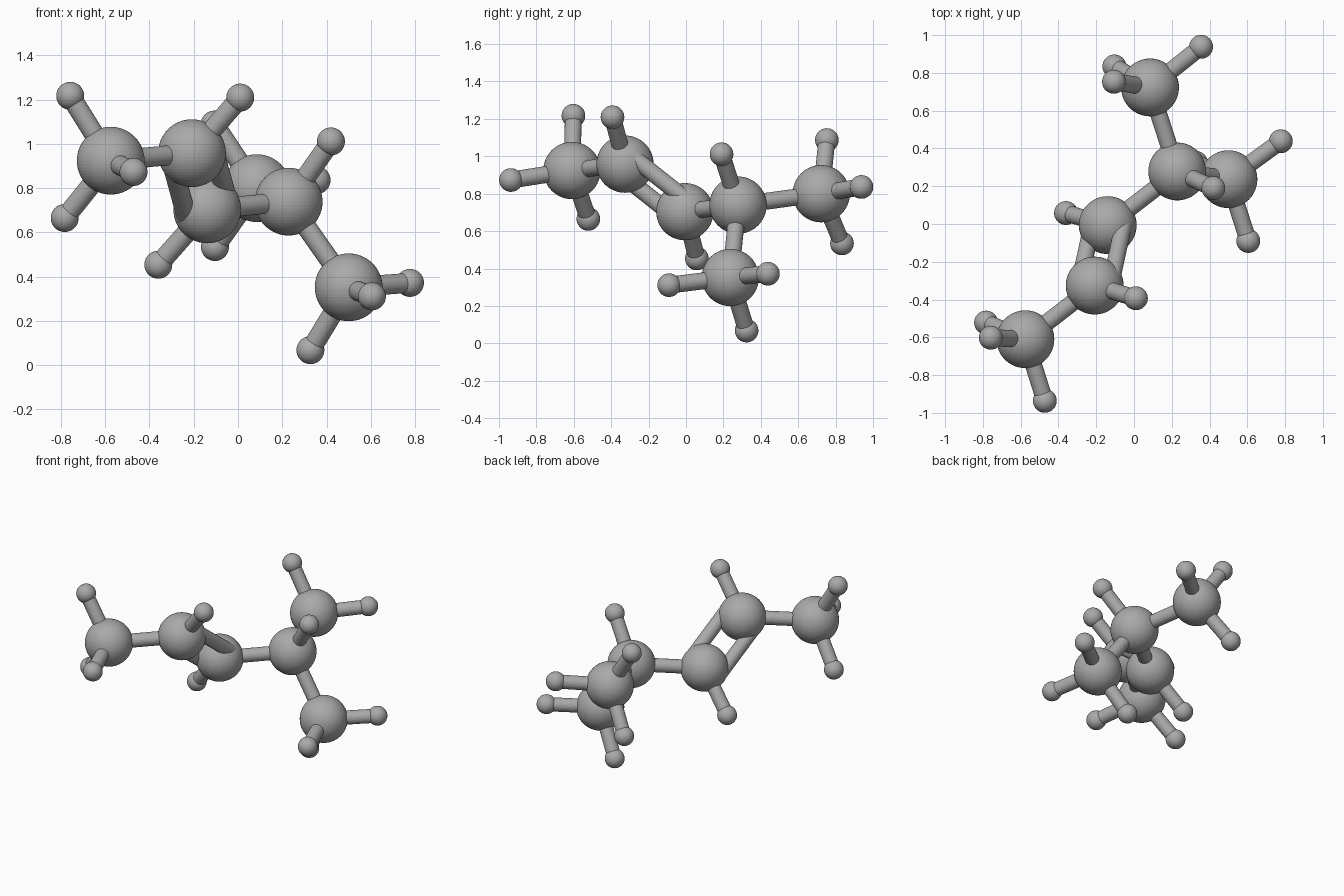
import bpy
from mathutils import Vector

cube = bpy.data.objects.get("Cube")
if cube:
    bpy.data.objects.remove(cube, do_unlink=True)

BIG, SMALL, ROD = 0.153, 0.063, 0.045

grey = bpy.data.materials.new("mid_grey")
grey.use_nodes = True
grey.diffuse_color = (0.4, 0.4, 0.4, 1)
grey.node_tree.nodes["Principled BSDF"].inputs["Base Color"].default_value = (0.4, 0.4, 0.4, 1)


def finish(name):
    ob = bpy.context.object
    ob.name = name
    ob.data.materials.append(grey)
    return ob


def ball(name, centre, radius):
    bpy.ops.mesh.primitive_uv_sphere_add(segments=64, ring_count=32, radius=radius, location=centre)
    return finish(name)


def rod(name, start, end, offset=Vector()):
    axis = end - start
    bpy.ops.mesh.primitive_cylinder_add(vertices=32, radius=ROD, depth=axis.length,
                                        location=(start + end) / 2 + offset)
    ob = finish(name)
    ob.rotation_euler = axis.to_track_quat("Z", "Y").to_euler()
    return ob


# Large balls, each with the small balls attached to it
clusters = {
    "front_end": ((-.575, -.61, .924), [(-.758, -.602, 1.217), (-.783, -.522, .665), (-.472, -.936, .873)]),
    "upper_middle": ((-.208, -.326, .958), [(.01, -.393, 1.209)]),
    "lower_middle": ((-.139, -.006, .704), [(-.36, .058, .454)]),
    "branch": ((.229, .278, .739), [(.42, .19, 1.011)]),
    "low_end": ((.5, .237, .352), [(.327, .324, .068), (.777, .438, .372), (.605, -.09, .311)]),
    "back_end": ((.085, .723, .80), [(-.106, .753, 1.087), (.355, .938, .836), (-.104, .834, .534)]),
}
centres = {name: Vector(data[0]) for name, data in clusters.items()}

for name, (centre, tips) in clusters.items():
    ball(name + "_large_ball", centre, BIG)
    for i, tip in enumerate(tips, 1):
        ball(f"{name}_small_ball_{i}", tip, SMALL)
        rod(f"{name}_short_rod_{i}", centres[name], Vector(tip))

# Single rods between large balls
for a, b in (("front_end", "upper_middle"), ("lower_middle", "branch"),
             ("branch", "low_end"), ("branch", "back_end")):
    rod(f"{a}_to_{b}_rod", centres[a], centres[b])

# Pair of parallel rods, spread in the plane of the neighbouring rods
top, low = centres["upper_middle"], centres["lower_middle"]
axis = (low - top).normalized()
side = top - centres["front_end"]
side = (side - axis * side.dot(axis)).normalized() * 0.105
for sign, label in ((1, "left"), (-1, "right")):
    rod(f"double_rod_{label}", top, low, side * sign)
